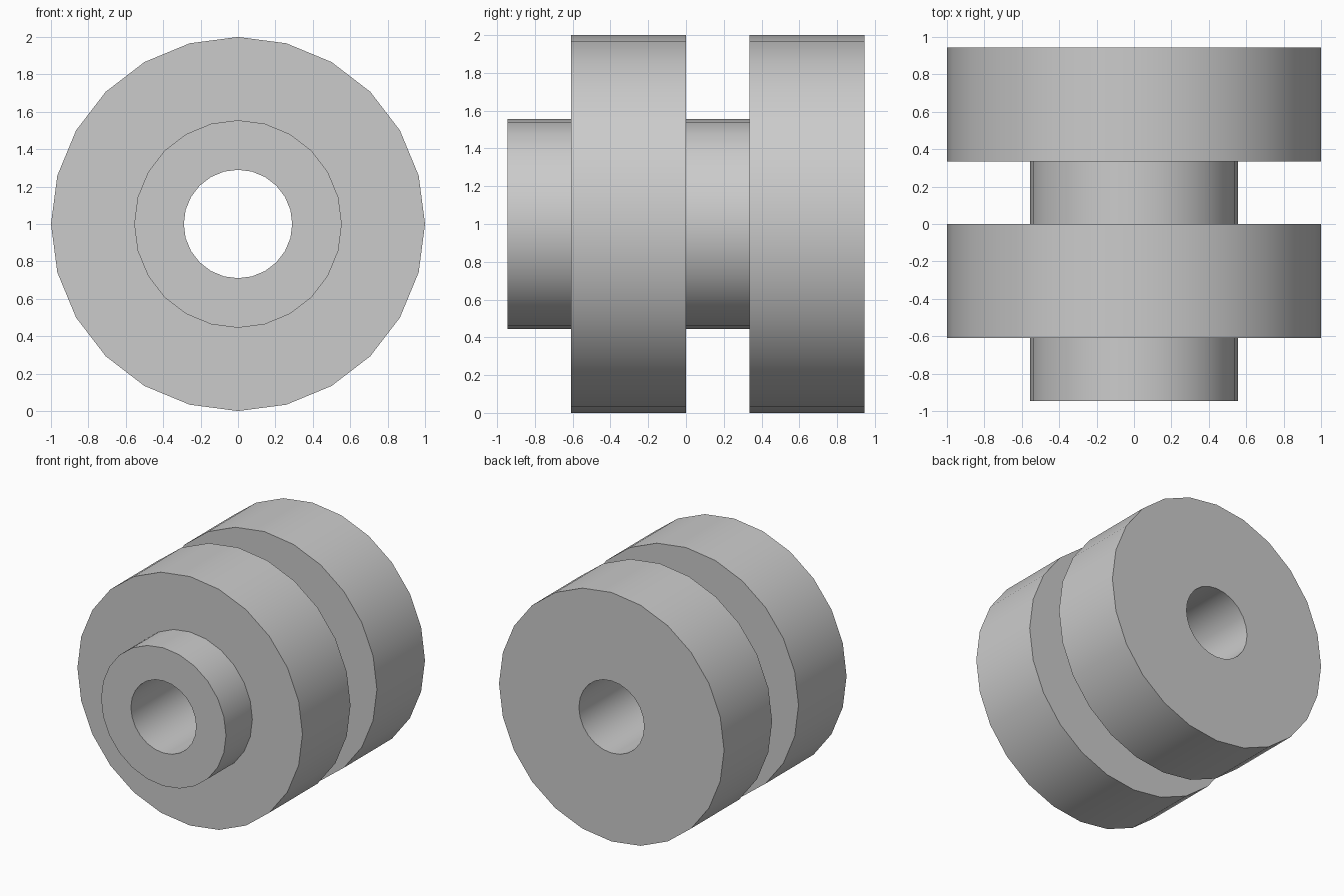
import bpy
import bmesh
import math
from mathutils import Matrix, Vector

cube = bpy.data.objects.get("Cube")
if cube:
    bpy.data.objects.remove(cube, do_unlink=True)

SIDES = 24
BORE, HUB, RIM = 0.29, 0.555, 1.0
FRONT, HUB_LEN, RIM_LEN = -0.945, 0.335, 0.61

# Plain grey metal
grey = bpy.data.materials.new("grey_metal")
grey.use_nodes = True
colour = (0.6, 0.6, 0.6, 1)
grey.diffuse_color = colour
grey.node_tree.nodes["Principled BSDF"].inputs["Base Color"].default_value = colour

# Closed cross-section (radius, y): bore, then a hub and a rim, twice over
profile = [(BORE, FRONT)]
y = FRONT
for _ in range(2):
    for radius, length in ((HUB, HUB_LEN), (RIM, RIM_LEN)):
        profile += [(radius, y), (radius, y + length)]
        y += length
profile.append((BORE, y))

# Turn the cross-section around the horizontal axle
bm = bmesh.new()
rings = []
for i in range(SIDES):
    turn = Matrix.Rotation(math.tau * i / SIDES, 3, 'Y')
    rings.append([bm.verts.new(turn @ Vector((r, py, 0)) + Vector((0, 0, 1)))
                  for r, py in profile])
for i, ring in enumerate(rings):
    after = rings[(i + 1) % SIDES]
    for j in range(len(ring)):
        k = (j + 1) % len(ring)
        bm.faces.new((ring[j], ring[k], after[k], after[j]))
bmesh.ops.recalc_face_normals(bm, faces=bm.faces)

mesh = bpy.data.meshes.new("double_roller")
bm.to_mesh(mesh)
bm.free()
mesh.materials.append(grey)
roller = bpy.data.objects.new("double_roller", mesh)
bpy.context.collection.objects.link(roller)

# Smooth round walls, sharp rims
bpy.ops.object.select_all(action='DESELECT')
roller.select_set(True)
bpy.context.view_layer.objects.active = roller
bpy.ops.object.shade_smooth_by_angle(angle=math.radians(30))
